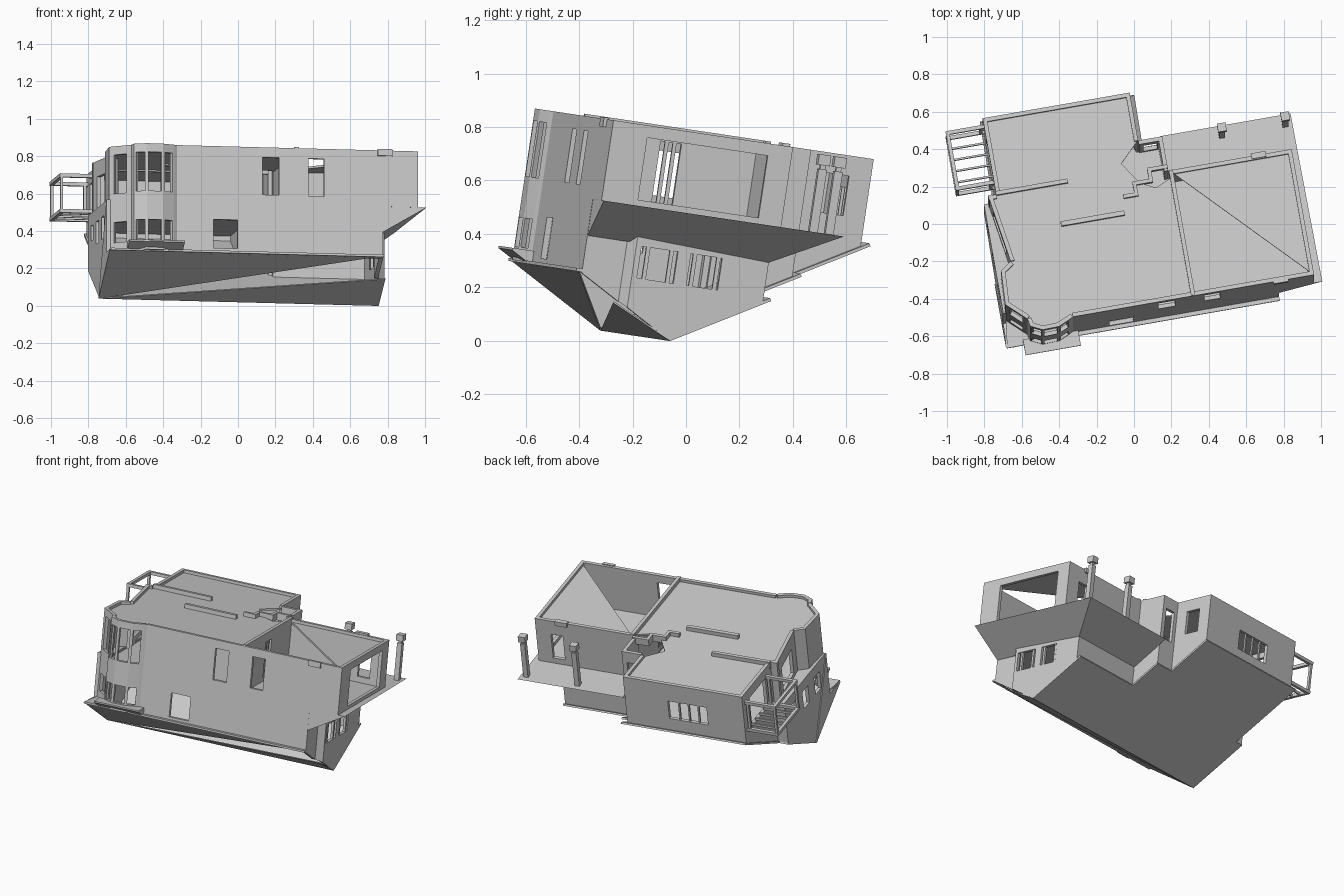
import bpy, bmesh, math
from mathutils import Matrix, Vector

if "Cube" in bpy.data.objects:
    bpy.data.objects.remove(bpy.data.objects["Cube"])

# The house is turned 10 degrees and leans back 8.5 degrees
TILT = Matrix.Translation((0, 0, -0.01)) @ Matrix.Rotation(math.radians(-8.5), 4, 'X') @ Matrix.Rotation(math.radians(10), 4, 'Z')
TOP, ROOF, FLOOR, GROUND, T = 0.786, 0.768, 0.483, 0.213, 0.022

plaster = bpy.data.materials.new("grey plaster")
plaster.diffuse_color = (0.6, 0.6, 0.6, 1)
plaster.use_nodes = True
plaster.node_tree.nodes["Principled BSDF"].inputs["Base Color"].default_value = plaster.diffuse_color


def finish(name, bm, thick=0, offset=-1):
    me = bpy.data.meshes.new(name)
    bm.to_mesh(me)
    bm.free()
    ob = bpy.data.objects.new(name, me)
    bpy.context.collection.objects.link(ob)
    me.materials.append(plaster)
    ob.matrix_world = TILT
    if thick:
        m = ob.modifiers.new("thickness", 'SOLIDIFY')
        m.thickness, m.offset = thick, offset
    return ob


def base(y):
    """Height of the V-shaped underside at depth y."""
    return 0.57 * (y + 0.19) if y > -0.19 else -0.56 * (y + 0.19)


def wall(name, p0, p1, z0=None, z1=TOP, holes=(), cuts=()):
    """Wall from p0 to p1; holes are (start, end, bottom, top) along the wall."""
    p0, p1 = Vector(p0), Vector(p1)
    L = (p1 - p0).length
    ss = sorted({0, L, *cuts, *[h[0] for h in holes], *[h[1] for h in holes]})
    zs = sorted({z1, *[h[2] for h in holes], *[h[3] for h in holes]})
    bm = bmesh.new()
    cols = []
    for s in ss:
        p = p0.lerp(p1, s / L)
        zb = base(p.y) if z0 is None else z0
        cols.append([bm.verts.new((p.x, p.y, z)) for z in [zb] + zs])
    lows = [-9] + zs
    for i in range(len(ss) - 1):
        for j in range(len(zs)):
            s, z = (ss[i] + ss[i + 1]) / 2, (lows[j] + zs[j]) / 2
            if not any(h[0] < s < h[1] and h[2] < z < h[3] for h in holes):
                bm.faces.new((cols[i][j], cols[i + 1][j], cols[i + 1][j + 1], cols[i][j + 1]))
    return finish(name, bm, T)


def plate(name, pts, thick=0.012):
    """Flat or sloping slab from a list of 3D points."""
    bm = bmesh.new()
    bm.faces.new([bm.verts.new(p) for p in pts])
    return finish(name, bm, thick)


def flat(name, pts, z, thick=0.012):
    return plate(name, [(x, y, z) for x, y in pts], thick)


def box(name, x0, x1, y0, y1, z0, z1):
    bm = bmesh.new()
    bmesh.ops.create_cube(bm, size=1)
    for v in bm.verts:
        v.co = ((x0, x1)[v.co.x > 0], (y0, y1)[v.co.y > 0], (z0, z1)[v.co.z > 0])
    return finish(name, bm)


# Main walls, anticlockwise from the front
wall("front_wall", (-.43, -.553), (.69, -.553),
     holes=[(.465, .556, .53, .732), (.715, .80, .53, .732), (.20, .33, .235, .39)])
wall("front_wall_overhang", (.69, -.553), (.88, -.553), FLOOR)
wall("right_end_wall", (.88, -.553), (.88, .137), FLOOR, holes=[(.137, .60, .505, .74)])
wall("room_back_wall", (.88, .137), (.21, .137), FLOOR, holes=[(.10, .18, .52, .69)])
wall("notch_side_wall", (.21, .137), (.21, .325))
wall("notch_back_wall", (.21, .325), (.08, .325), holes=[(.03, .105, .51, .71)])
wall("wing_right_wall", (.08, .325), (.08, .588), holes=[(.08, .18, .56, .71)])
wall("wing_back_wall", (.08, .588), (-.718, .588), holes=[(.29, .55, .54, .665)])
for k in range(3):
    box("wing_window_bar", -.415 + k * .065, -.405 + k * .065, .57, .582, .54, .665)
wall("wing_left_wall", (-.718, .588), (-.718, .17), holes=[(.10, .33, .52, .72)])

# Lower left storey, a little wider than the storey above
wall("lower_left_return", (-.718, .17), (-.785, .17), z1=.5)
wall("lower_left_wall", (-.785, .17), (-.785, -.43), z1=.5, cuts=[.36],
     holes=[(.10, .16, .35, .43), (.25, .33, .31, .43), (.42, .50, .31, .43)])
flat("lower_left_ledge", [(-.785, .17), (-.785, -.43), (-.70, -.43), (-.70, .17)], .5)

# Lower right storey, set back at the front corner
wall("lower_corner_wall", (.69, -.553), (.69, -.40), z1=FLOOR)
wall("lower_corner_step", (.69, -.40), (.73, -.37), z1=FLOOR)
wall("lower_right_wall", (.73, -.37), (.73, .137), z1=FLOOR, cuts=[.18],
     holes=[(.02, .16, .215, .335), (.21, .33, .215, .335)])
wall("lower_back_wall", (.73, .137), (.21, .137), z1=FLOOR)
for k in range(4):
    box("lower_window_bar", .71, .725, -.33 + k * .09, -.315 + k * .09, .215, .335)

# Stepped upper left side, corner and bay
left = [(-.718, .17), (-.762, .17), (-.705, -.2), (-.764, -.24), (-.774, -.425)]
for i, (a, b) in enumerate(zip(left, left[1:])):
    wall("upper_left_wall", a, b, FLOOR, holes=[(.08, .30, .53, .70)] if i == 1 else ())
bay = [(-.774, -.425), (-.671, -.522), (-.663, -.563), (-.60, -.594), (-.51, -.591), (-.447, -.563), (-.43, -.553)]
for a, b in zip(bay, bay[1:]):
    L = math.dist(a, b)
    e = .03 if L > .12 else .010
    holes = [(e, L - e, .265, .375), (e, L - e, .53, .74)] if L > .06 else ()
    wall("bay_wall", a, b, GROUND, holes=holes)
flat("bay_floor", bay, .40)

# Roof, set below the parapet
flat("main_roof", [(-.43, -.55), (.22, -.55), (.22, .10), (.13, .06), (.05, .10), (-.03, .22), (.07, .32),
                   (.07, .58), (-.71, .58)] + left + bay[1:], ROOF)
flat("room_roof_triangle", [(.235, .12), (.865, -.535), (.865, .12)], ROOF)
wall("dividing_wall", (.235, -.55), (.235, .137), FLOOR, TOP + .008, holes=[(.30, .38, .505, .735)])
for k in range(2):
    box("dividing_window_bar", .217, .23, -.232 + k * .03, -.218 + k * .03, .505, .735)
for x0, x1, y0, y1 in [(-.72, -.33, .165, .187), (-.405, -.06, -.06, -.035),
                       (-.05, .03, .03, .05), (.01, .03, .03, .10), (.01, .12, .09, .11),
                       (.10, .12, .09, .17), (.10, .21, .15, .17)]:
    box("roof_beam", x0, x1, y0, y1, ROOF - .02, TOP + .008)
box("parapet_block", .66, .74, -.565, -.545, TOP - .03, TOP + .006)
box("parapet_block", .66, .74, .12, .15, TOP - .02, TOP + .01)

# Floors and the overhanging deck with its sloping underside
flat("upper_floor", [(-.70, -.42), (-.66, -.51), (-.42, -.54), (.21, -.54), (.21, .31), (.065, .31),
                     (.065, .575), (-.70, .575)], FLOOR)
o = [(.235, -.552), (.925, -.552), (.915, .372), (.21, .372)]
n = [(.235, -.552), (.69, -.552), (.73, .137), (.21, .137)]
bm = bmesh.new()
hi = [bm.verts.new((x, y, FLOOR)) for x, y in o]
lo = [bm.verts.new((x, y, .345)) for x, y in n]
bm.faces.new(hi)
bm.faces.new(lo[::-1])
for i in range(4):
    j = (i + 1) % 4
    bm.faces.new((lo[i], lo[j], hi[j], hi[i]))
finish("overhanging_deck", bm)

# Deck pillars with caps
for x in (.533, .877):
    box("deck_pillar", x - .016, x + .016, .304, .336, FLOOR, .72)
    box("pillar_neck", x - .010, x + .010, .310, .330, .72, .735)
    box("pillar_cap", x - .023, x + .023, .297, .343, .735, .775)

# V-shaped underside, with a thin lip along the back
back = [(-.785, -.19), (.73, -.19), (.73, .168), (.24, .168), (.24, .355), (.11, .355), (.11, .62),
        (-.728, .62), (-.728, .175), (-.785, .175)]
plate("underside_back", [(x, y, base(y)) for x, y in back[::-1]])
A, B, P, Q, R = (-.785, -.19, 0), (.73, -.19, 0), (-.79, -.57, GROUND), (.69, -.57, GROUND), (.725, -.425, .11)
for tri in ((P, A, Q), (A, B, R)):
    plate("underside_front", tri, .006)
plate("lower_left_gusset", [A, (-.785, -.43, .5), (-.785, -.43, GROUND), P], .006)
flat("front_ledge", [(-.79, -.575), (.69, -.575), (.69, -.545), (-.43, -.545), (-.66, -.5), (-.77, -.42)], GROUND + .006)

# Ledge below the bay, its underside following the slope
bm = bmesh.new()
r = bmesh.ops.create_cube(bm, size=1)
for v in bm.verts:
    x, y = (-.70, -.40)[v.co.x > 0], (-.635, -.55)[v.co.y > 0]
    v.co = (x, y, .258 if v.co.z > 0 else base(y))
finish("bay_ledge", bm)

# Side balcony frame with slats
for x in (-.915, -.735):
    for y in (.245, .55):
        box("balcony_post", x - .008, x + .008, y - .008, y + .008, .525, .73)
for z in (.535, .727):
    for y in (.245, .55):
        box("balcony_side_rail", -.923, -.715, y - .01, y + .01, z - .01, z + .01)
    box("balcony_outer_rail", -.925, -.905, .235, .56, z - .01, z + .01)
for k in range(4):
    y = .307 + k * .061
    box("balcony_slat", -.915, -.715, y - .005, y + .005, .527, .543)
